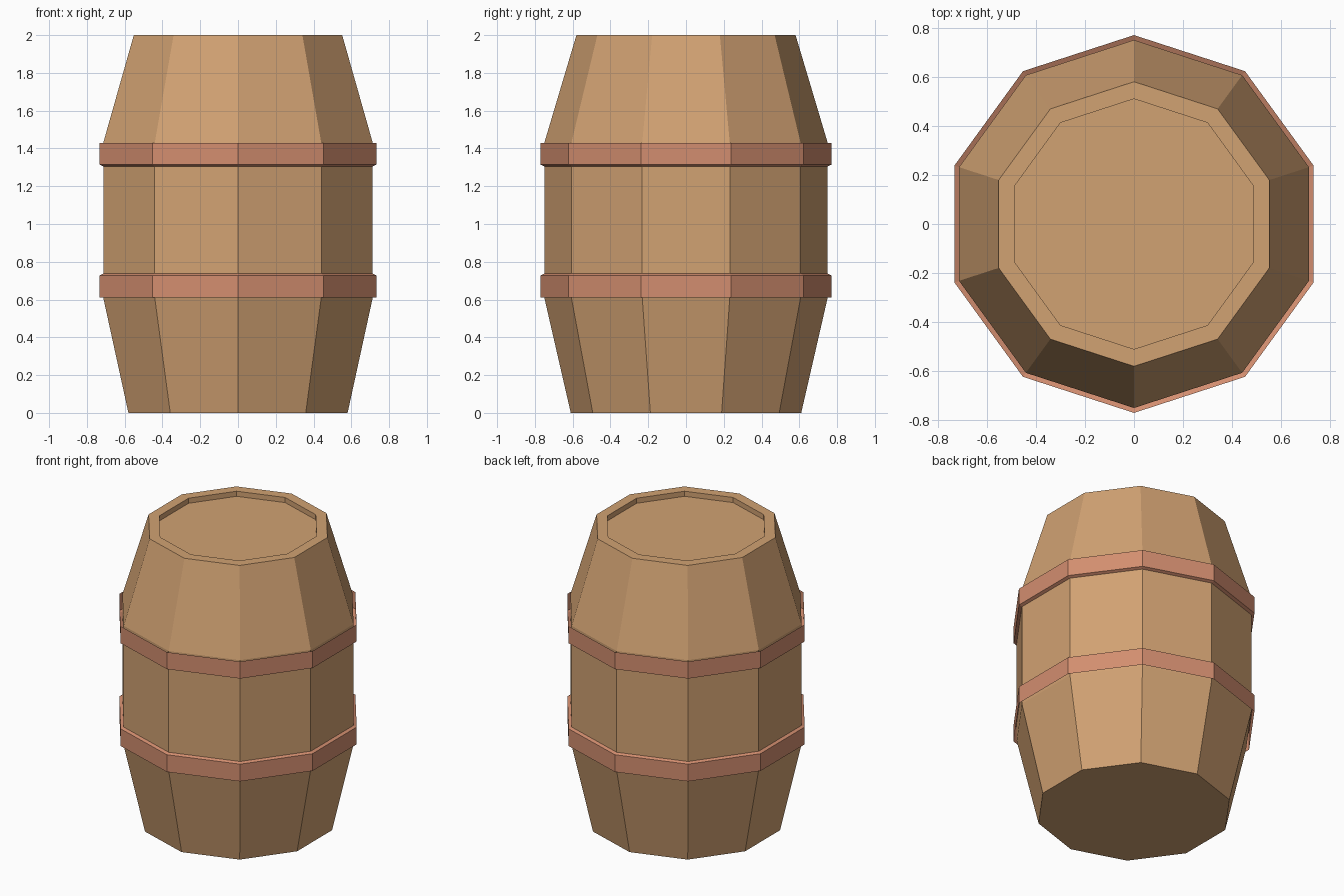
import bpy, bmesh, math

if "Cube" in bpy.data.objects:
    bpy.data.objects.remove(bpy.data.objects["Cube"])

SIDES = 10


def material(name, rgb):
    m = bpy.data.materials.new(name)
    m.diffuse_color = (*rgb, 1)
    m.use_nodes = True
    m.node_tree.nodes["Principled BSDF"].inputs["Base Color"].default_value = m.diffuse_color
    return m


def lathe(name, profile, mat, cap=False):
    """Spin a (radius, z) profile, listed bottom to top on the outside, into a ten-sided shell."""
    bm = bmesh.new()
    rings = []
    for r, z in profile:
        angles = [math.pi / 2 + k * math.tau / SIDES for k in range(SIDES)]
        rings.append([bm.verts.new((r * math.cos(a), r * math.sin(a), z)) for a in angles])
    for lo, hi in zip(rings, rings[1:]):
        for i in range(SIDES):
            j = (i + 1) % SIDES
            bm.faces.new((lo[i], lo[j], hi[j], hi[i]))
    if cap:
        bm.faces.new(rings[0][::-1])
        bm.faces.new(rings[-1])
    mesh = bpy.data.meshes.new(name)
    bm.to_mesh(mesh)
    bm.free()
    mesh.materials.append(mat)
    obj = bpy.data.objects.new(name, mesh)
    bpy.context.collection.objects.link(obj)
    return obj


wood = material("wood", (0.64, 0.36, 0.17))
copper = material("copper", (0.65, 0.27, 0.16))

# Barrel body with straight middle, tapered ends and recessed lid
lathe("barrel_body", [(0.61, 0), (0.75, 0.61), (0.75, 1.43), (0.58, 2.0),
                      (0.51, 2.0), (0.51, 1.965)], wood, cap=True)

# Hoops: open at the outer end, with a slim sloped lip facing the middle
lathe("lower_hoop", [(0.77, 0.61), (0.77, 0.728), (0.75, 0.737)], copper)
lathe("upper_hoop", [(0.75, 1.305), (0.77, 1.314), (0.77, 1.43)], copper)
